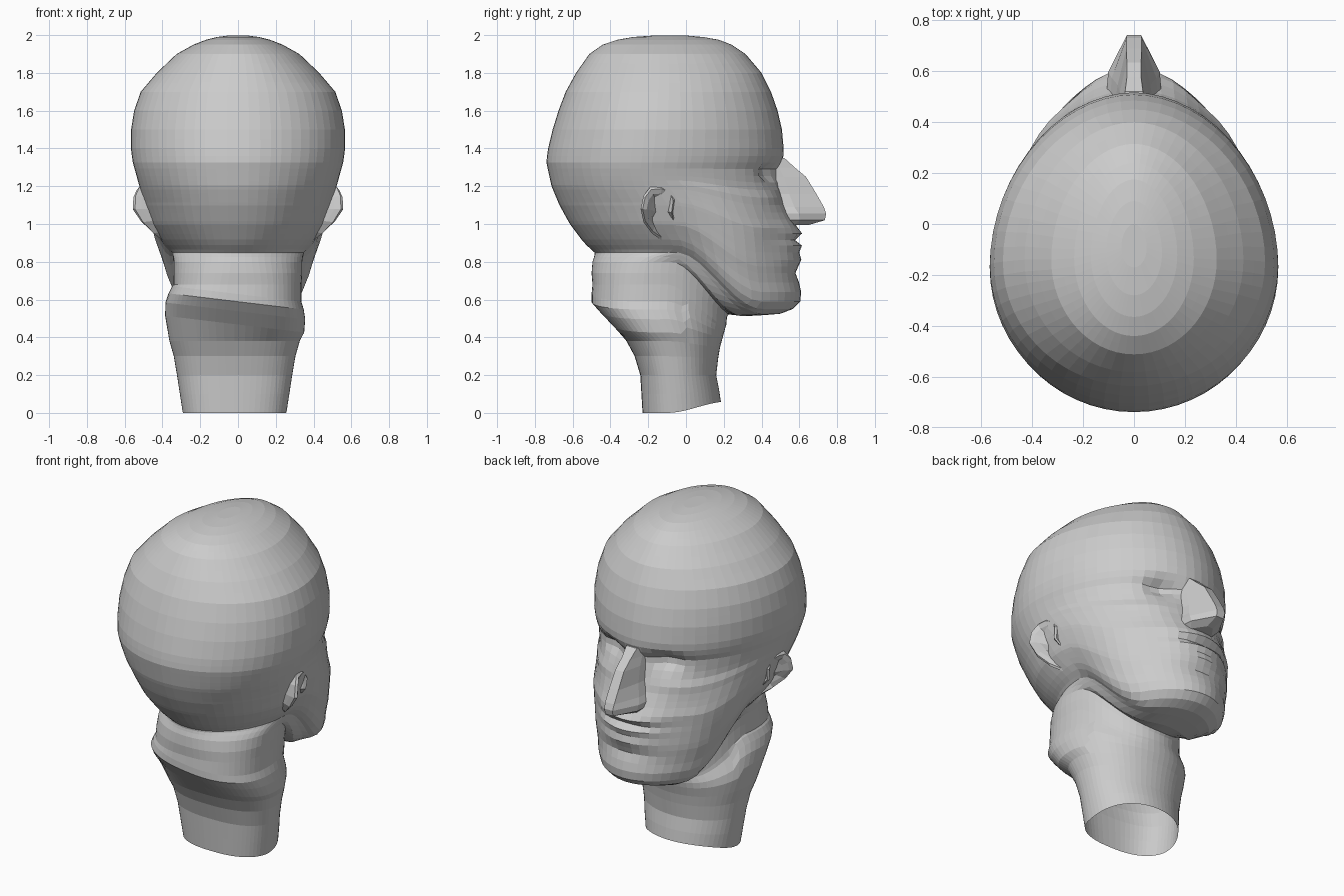
import bpy, bmesh
from math import sin, cos, pi, exp

def interp(table, z):
    """Piecewise linear lookup in (z, value...) rows sorted from high to low."""
    if z >= table[0][0]:
        return table[0][1:]
    for a, b in zip(table, table[1:]):
        if z >= b[0]:
            t = (a[0] - z) / (a[0] - b[0])
            return [p + (q - p) * t for p, q in zip(a[1:], b[1:])]
    return table[-1][1:]

def loft(name, rings, ends=(0, -1)):
    """Skin a stack of closed rings and cap the chosen ends."""
    bm = bmesh.new()
    rows = [[bm.verts.new(p) for p in r] for r in rings]
    n = len(rows[0])
    for a, b in zip(rows, rows[1:]):
        for i in range(n):
            bm.faces.new((a[i], a[(i + 1) % n], b[(i + 1) % n], b[i]))
    for end in ends:
        row = rows[end]
        c = bm.verts.new([sum(v.co[k] for v in row) / n for k in range(3)])
        for i in range(n):
            bm.faces.new((row[i], row[(i + 1) % n], c))
    bmesh.ops.recalc_face_normals(bm, faces=bm.faces)
    me = bpy.data.meshes.new(name)
    bm.to_mesh(me)
    bm.free()
    ob = bpy.data.objects.new(name, me)
    bpy.context.collection.objects.link(ob)
    return ob

def spow(v, e):
    return (1 if v >= 0 else -1) * abs(v) ** e

def smooth(t):
    t = max(0, min(1, t))
    return t * t * (3 - 2 * t)

def bump(v, centre, width):
    return exp(-((v - centre) / width) ** 2)

N = 60

def section(yb, yf, w, zb, zf, e_back=1.0, e_front=1.0, sag=(-.05, .4)):
    """Egg-shaped ring whose back sits at zb and front drops to zf over the sag range."""
    ym = yb + (yf - yb) * .45
    ring = []
    for i in range(N):
        a = 2 * pi * i / N
        s, c = sin(a), cos(a)
        x = w * spow(c, e_front if s > 0 else e_back)
        y = ym + (yf - ym) * spow(s, e_front) if s > 0 else ym + (ym - yb) * spow(s, e_back)
        t = (y - sag[0]) / (sag[1] - sag[0])
        ring.append((x, y, zf + (zb - zf) * (1 - smooth(t))))
    return ring

# Skull: z, back y, half width
BACK = [(1.998, -.17, .05), (1.99, -.28, .11), (1.975, -.365, .17), (1.95, -.44, .235),
        (1.9, -.512, .325), (1.8, -.582, .43), (1.7, -.637, .515), (1.6, -.675, .55),
        (1.5, -.706, .566), (1.4, -.73, .567), (1.33, -.74, .558), (1.2, -.712, .522),
        (1.1, -.67, .495), (1.0, -.615, .462), (.9, -.54, .40), (.85, -.485, .35)]
# Smooth face centre line: z, front y
FRONT = [(1.998, 0), (1.99, .09), (1.975, .175), (1.95, .24), (1.9, .315), (1.8, .40),
         (1.7, .45), (1.6, .485), (1.5, .508), (1.4, .517), (1.345, .515), (1.29, .49),
         (1.2, .495), (1.1, .525), (1.03, .56), (.98, .59), (.9, .597), (.8, .597),
         (.7, .597), (.64, .61), (.59, .605), (.55, .565), (.525, .50)]
# Lips and chin crease along the centre line: z, push in y, height
MOUTH = [(.95, .022, .018), (.915, -.02, .013), (.885, .017, .017), (.81, .014, .03),
         (.745, -.018, .03)]

LEVELS = [1.998, 1.99, 1.975, 1.95, 1.925, 1.9, 1.85, 1.8, 1.75, 1.7, 1.65, 1.6, 1.55, 1.5,
          1.45, 1.4, 1.36, 1.325, 1.29, 1.255, 1.22, 1.18, 1.14, 1.1, 1.06, 1.025, .98, .95,
          .915, .885, .85, .81, .775, .74, .69, .64, .59, .55, .525]
rings = []
for z in LEVELS:
    zb = z if z > 1.3 else 1.3 - (1.3 - z) * .45 / .775
    yb, w = interp(BACK, zb)
    yf, = interp(FRONT, z)
    ring = []
    for x, y, h in section(yb, yf, w, zb, z, 1.0, 1.04 if z > 1.15 else 1.0):
        if y > .1:
            # eye sockets, cheekbones, cheek hollows, mouth
            ax = abs(x)
            y -= .06 * bump(ax, .17, .08) * bump(h, 1.275, .05)
            y += .012 * bump(ax, .27, .1) * bump(h, 1.14, .06)
            y -= .018 * bump(ax, .27, .08) * bump(h, .93, .12)
            for mz, push, height in MOUTH:
                y += push * bump(ax, 0, .15) * bump(h, mz, height)
        ring.append((x, y, h))
    rings.append(ring)

# Neck, continuing the same skin: back z, back y, front z, front y, half width
NECK = [(.84, -.484, .518, .42, .347), (.825, -.487, .512, .31, .343),
        (.80, -.495, .49, .225, .34), (.74, -.50, .475, .217, .34), (.68, -.495, .465, .213, .338),
        (.63, -.50, .455, .21, .342), (.59, -.50, .445, .207, .358), (.54, -.455, .43, .203, .37),
        (.47, -.388, .40, .195, .368), (.38, -.315, .345, .18, .345), (.3, -.272, .285, .17, .322),
        (.2, -.242, .2, .16, .305), (.1, -.236, .125, .175, .29), (.0, -.23, .06, .185, .275)]
for zb, yb, zf, yf, w in NECK:
    drift = .018 * smooth((.75 - zb) / .3)
    e = 1 - .18 * smooth((.85 - zb) / .2)
    fold = .12 if .45 < zb < .65 else 0      # slanting fold at the nape
    sag = (-.06, .37) if zb > .83 else (-.08, .3) if zb > .7 else (-.1, .22)
    rings.append([(x - drift, y, h - fold * x * (y < 0))
                  for x, y, h in section(yb, yf, w, zb, zf, e, 1.0, sag)])
loft("head_and_neck", rings, ends=(0,))     # the neck is open underneath

# Nose: z, ridge y, half width of ridge, half width of base, base y
NOSE = [(1.35, .52, .035, .06, .44), (1.30, .575, .028, .065, .44), (1.25, .635, .028, .07, .44),
        (1.16, .69, .03, .08, .45), (1.09, .73, .03, .095, .47), (1.055, .742, .028, .11, .50),
        (1.02, .735, .025, .105, .52), (.995, .65, .02, .08, .52)]
rings = []
for z, yr, r, b, by in NOSE:
    m = by + (yr - by) * .4
    wing = b * (.92 if z < 1.1 else .8)
    rings.append([(-b, by, z), (-wing, m, z), (-r, yr, z), (r, yr, z), (wing, m, z), (b, by, z)])
loft("nose", rings)

# Ear outline: y, z around the rim, tapering down to the lobe
EAR = [(-.06, 1.13), (-.08, 1.18), (-.13, 1.2), (-.19, 1.195), (-.225, 1.15), (-.24, 1.08),
       (-.225, 1.01), (-.18, .95), (-.11, .90), (-.03, .855), (.04, .83), (.02, .90),
       (-.05, .97), (-.07, 1.06)]
cy, cz = -.135, 1.07

def ear_ring(scale, side, depth):
    pts = []
    for y, z in EAR:
        # flares outward at the top and back, hugs the jaw below
        out = .385 + .175 * smooth((z - .83) / .27) - .03 * smooth((z - 1.12) / .1)
        out -= .05 * smooth((y + .16) / .12)
        pts.append((side * (out - depth), cy + (y - cy) * scale, cz + (z - cz) * scale))
    return pts

for side, name in ((1, "right_ear"), (-1, "left_ear")):
    loft(name, [ear_ring(.75, side, .12), ear_ring(.93, side, .045), ear_ring(1, side, .012),
                ear_ring(.9, side, 0), ear_ring(.7, side, .012), ear_ring(.5, side, .04)],
         ends=(-1,))
